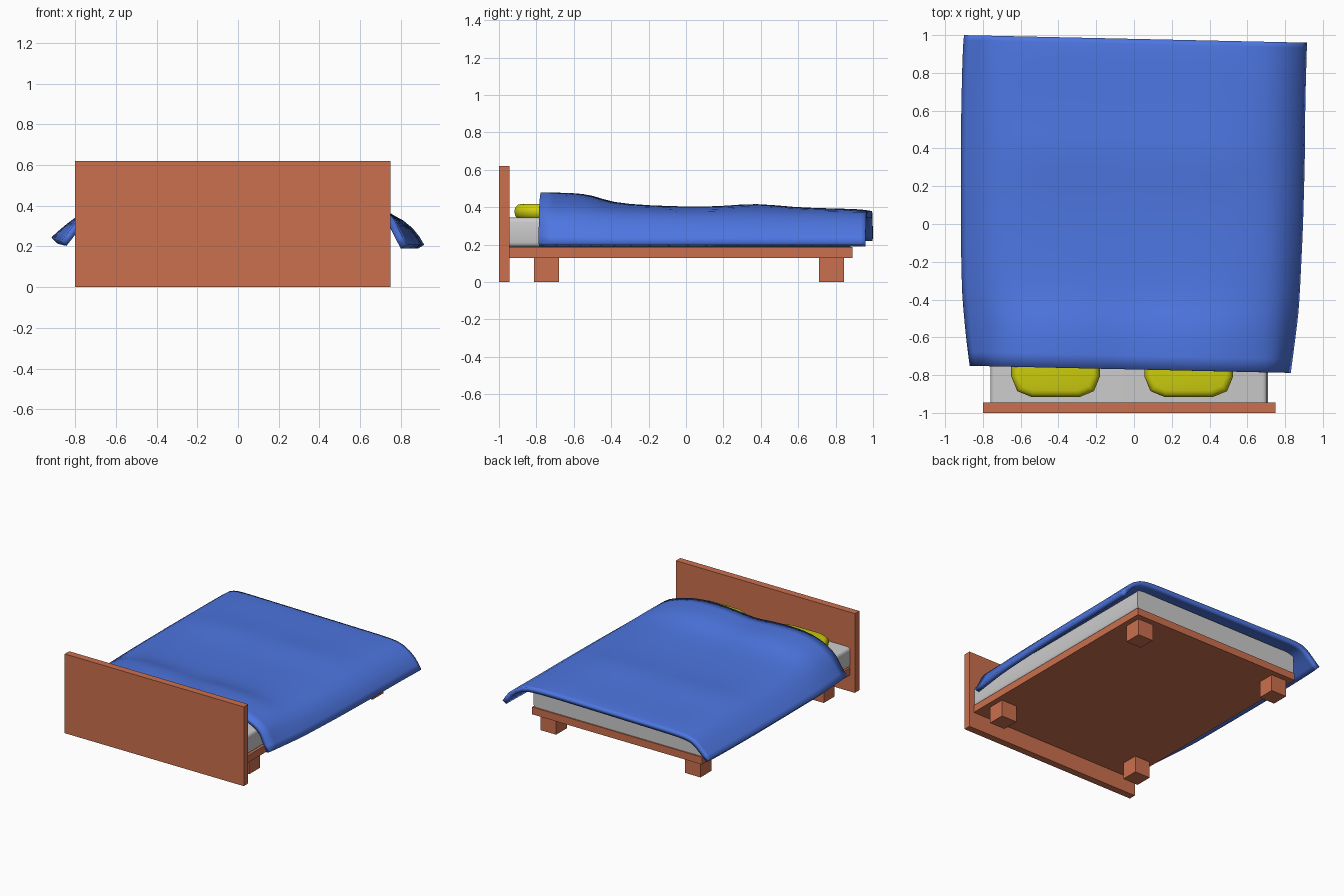
import bpy, bmesh

if "Cube" in bpy.data.objects:
    bpy.data.objects.remove(bpy.data.objects["Cube"])


def material(name, rgb):
    m = bpy.data.materials.new(name)
    m.diffuse_color = (*rgb, 1)
    m.use_nodes = True
    m.node_tree.nodes["Principled BSDF"].inputs["Base Color"].default_value = m.diffuse_color
    return m


wood = material("wood", (0.60, 0.16, 0.075))
blue = material("blue_cloth", (0.075, 0.18, 0.75))
yellow = material("yellow_cloth", (0.62, 0.62, 0.005))


def to_object(name, bm, mat=None, smooth=False):
    bmesh.ops.recalc_face_normals(bm, faces=bm.faces)
    me = bpy.data.meshes.new(name)
    bm.to_mesh(me)
    bm.free()
    for p in me.polygons:
        p.use_smooth = smooth
    ob = bpy.data.objects.new(name, me)
    bpy.context.collection.objects.link(ob)
    if mat:
        me.materials.append(mat)
    return ob


def box_bm(lo, hi):
    bm = bmesh.new()
    bmesh.ops.create_cube(bm, size=1)
    for v in bm.verts:
        v.co = [lo[i] + (v.co[i] + 0.5) * (hi[i] - lo[i]) for i in range(3)]
    return bm


def bevel(bm, edges, width, segs):
    bmesh.ops.bevel(bm, geom=edges, offset=width, segments=segs, profile=0.5, affect='EDGES')


def smooth_by_angle(ob):
    bpy.ops.object.select_all(action='DESELECT')
    ob.select_set(True)
    bpy.context.view_layer.objects.active = ob
    bpy.ops.object.shade_smooth_by_angle()


# Wooden frame
CX = -0.025
to_object("headboard", box_bm((-0.80, -1.0, 0), (0.75, -0.945, 0.62)), wood)
to_object("bed_base", box_bm((-0.76, -0.945, 0.13), (0.71, 0.89, 0.187)), wood)
for end, y in (("head", -0.747), ("foot", 0.778)):
    for side, s in (("left", -1), ("right", 1)):
        x = CX + s * 0.625
        to_object(f"{end}_{side}_leg",
                  box_bm((x - 0.067, y - 0.067, 0), (x + 0.067, y + 0.067, 0.13)), wood)

# Mattress with rounded edges
bm = box_bm((-0.76, -0.945, 0.187), (0.705, 0.88, 0.345))
bevel(bm, [e for e in bm.edges if abs(e.verts[0].co.y - e.verts[1].co.y) > 0.5], 0.025, 3)
smooth_by_angle(to_object("mattress", bm))

# Pillows: rounded plan, then softened top and bottom
for side, x in (("left", -0.415), ("right", 0.29)):
    bm = box_bm((x - 0.235, -0.917, 0.335), (x + 0.235, -0.49, 0.418))
    bevel(bm, [e for e in bm.edges if abs(e.verts[0].co.z - e.verts[1].co.z) > 0.05], 0.11, 2)
    bevel(bm, [e for e in bm.edges if abs(e.verts[0].co.z - e.verts[1].co.z) < 0.001], 0.036, 3)
    to_object(f"{side}_pillow", bm, yellow, smooth=True)

# Blanket: cross-sections swept from head to foot as (y, top height, right tip x, left tip x)
stations = [
    (-0.77, 0.482, 0.83, -0.87), (-0.62, 0.482, 0.85, -0.89), (-0.50, 0.468, 0.865, -0.90),
    (-0.41, 0.425, 0.875, -0.91), (-0.20, 0.410, 0.885, -0.915), (0.0, 0.403, 0.895, -0.917),
    (0.20, 0.404, 0.90, -0.917), (0.37, 0.425, 0.905, -0.917), (0.56, 0.399, 0.905, -0.915),
    (0.80, 0.393, 0.91, -0.91), (0.93, 0.390, 0.915, -0.905), (0.98, 0.380, 0.915, -0.90)]
bm = bmesh.new()
rows = []
for y, top, xr, xl in stations:
    lift = max(0, top - 0.40)
    edge = 0.388 + 0.4 * lift
    if y > 0.9:
        edge -= 0.008
    tip_l = 0.225 + 0.02 * min(1, (y + 0.77) / 0.6)
    section = [(xl, tip_l), (xl + 0.06, 0.30), (-0.775, 0.362), (-0.70, edge),
               (-0.57, top - 0.15 * lift), (-0.40, top), (-0.20, top - 0.12 * lift),
               (-0.06, top - 0.35 * lift), (0.08, top - 0.12 * lift), (0.29, top),
               (0.47, top - 0.15 * lift), (0.64, edge), (0.755, 0.37),
               (xr - 0.045, 0.29), (xr, 0.208)]
    rows.append([bm.verts.new((x, y - 0.022 * x, z)) for x, z in section])
for a, b in zip(rows, rows[1:]):
    for i in range(len(a) - 1):
        bm.faces.new((a[i], a[i + 1], b[i + 1], b[i]))
blanket = to_object("blanket", bm, blue, smooth=True)
if blanket.data.polygons[80].normal.z < 0:
    blanket.data.flip_normals()
sub = blanket.modifiers.new("soften", 'SUBSURF')
sub.levels = sub.render_levels = 1
sub.boundary_smooth = 'PRESERVE_CORNERS'
thick = blanket.modifiers.new("thickness", 'SOLIDIFY')
thick.thickness = 0.035
thick.offset = -1
